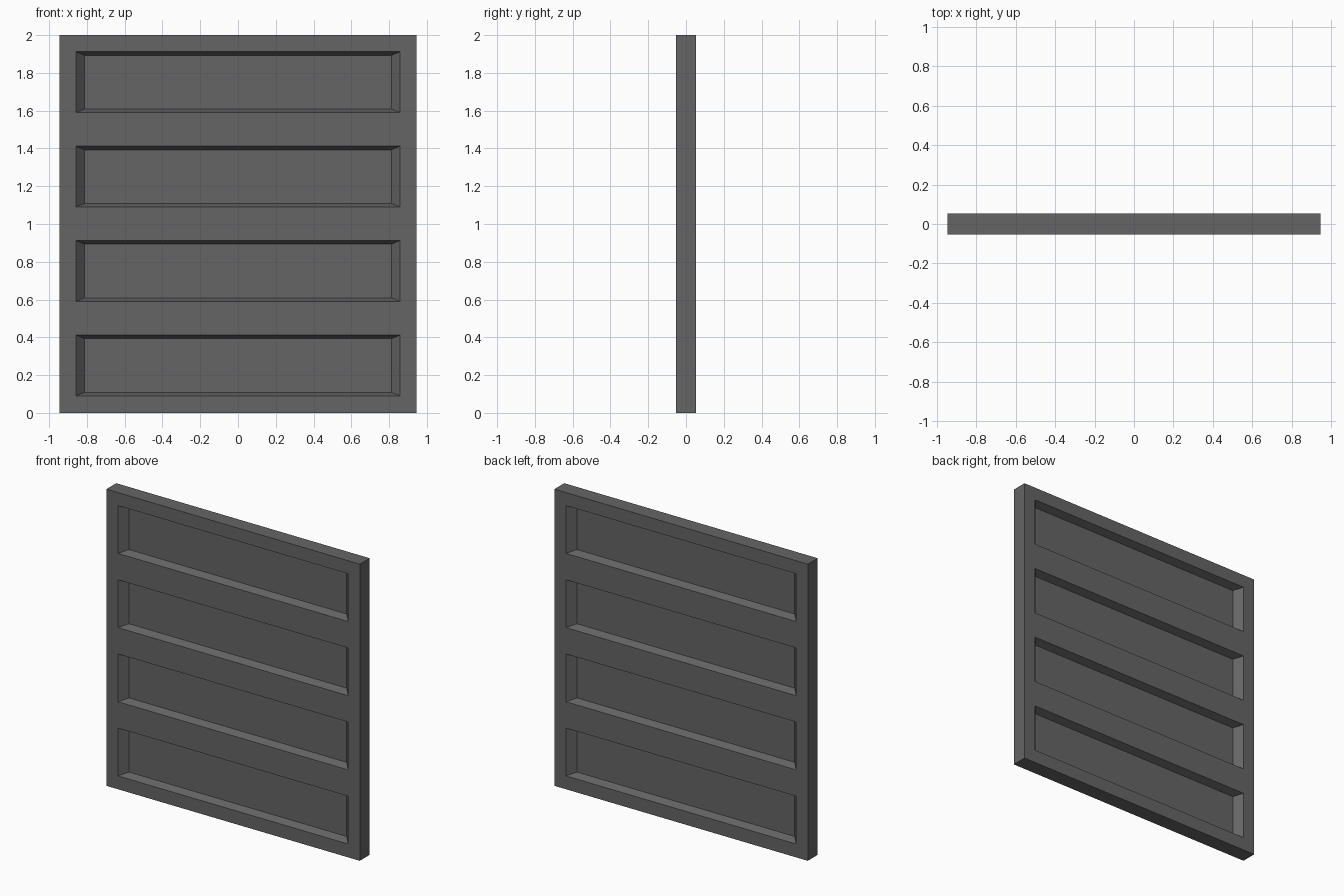
import bpy, bmesh
from mathutils import Vector

if "Cube" in bpy.data.objects:
    bpy.data.objects.remove(bpy.data.objects["Cube"])

HALF_W, HALF_T, HEIGHT = 0.945, 0.0525, 2.0
PANEL_X = 0.858                      # half width of each recess opening
PITCH, LOW, HIGH = 0.5, 0.09, 0.412  # recess opening within each quarter
SLOPE_X, SLOPE_Z, DEPTH = 0.046, 0.019, 0.0505

paint = bpy.data.materials.new("dark grey paint")
paint.diffuse_color = (0.13, 0.13, 0.13, 1)
paint.use_nodes = True
paint.node_tree.nodes["Principled BSDF"].inputs["Base Color"].default_value = paint.diffuse_color

bm = bmesh.new()

# Door slab standing on the ground
bmesh.ops.create_cube(bm, size=1)
for v in bm.verts:
    v.co = Vector((v.co.x * 2 * HALF_W, v.co.y * 2 * HALF_T, (v.co.z + 0.5) * HEIGHT))


def cut(point, normal):
    bmesh.ops.bisect_plane(bm, geom=bm.verts[:] + bm.edges[:] + bm.faces[:],
                           plane_co=point, plane_no=normal)


# Stile and rail lines
for x in (-PANEL_X, PANEL_X):
    cut((x, 0, 0), (1, 0, 0))
for i in range(4):
    for z in (LOW, HIGH):
        cut((0, 0, i * PITCH + z), (0, 0, 1))

# Sloped recesses on both sides
bm.normal_update()
panels = []
for f in bm.faces:
    c = f.calc_center_median()
    if abs(f.normal.y) > 0.9 and abs(c.x) < 0.1 and LOW < c.z % PITCH < HIGH:
        panels.append(f)
bmesh.ops.inset_individual(bm, faces=panels, thickness=0.01)
for f in panels:
    c = f.calc_center_median()
    base = int(c.z / PITCH) * PITCH
    for v in f.verts:
        v.co.x = (PANEL_X - SLOPE_X) * (1 if v.co.x > 0 else -1)
        v.co.z = base + (HIGH - SLOPE_Z if v.co.z > c.z else LOW + SLOPE_Z)
        v.co.y = (HALF_T - DEPTH) * (1 if c.y > 0 else -1)

bmesh.ops.recalc_face_normals(bm, faces=bm.faces[:])
mesh = bpy.data.meshes.new("panelled_door")
bm.to_mesh(mesh)
bm.free()
mesh.materials.append(paint)
door = bpy.data.objects.new("panelled_door", mesh)
bpy.context.collection.objects.link(door)
